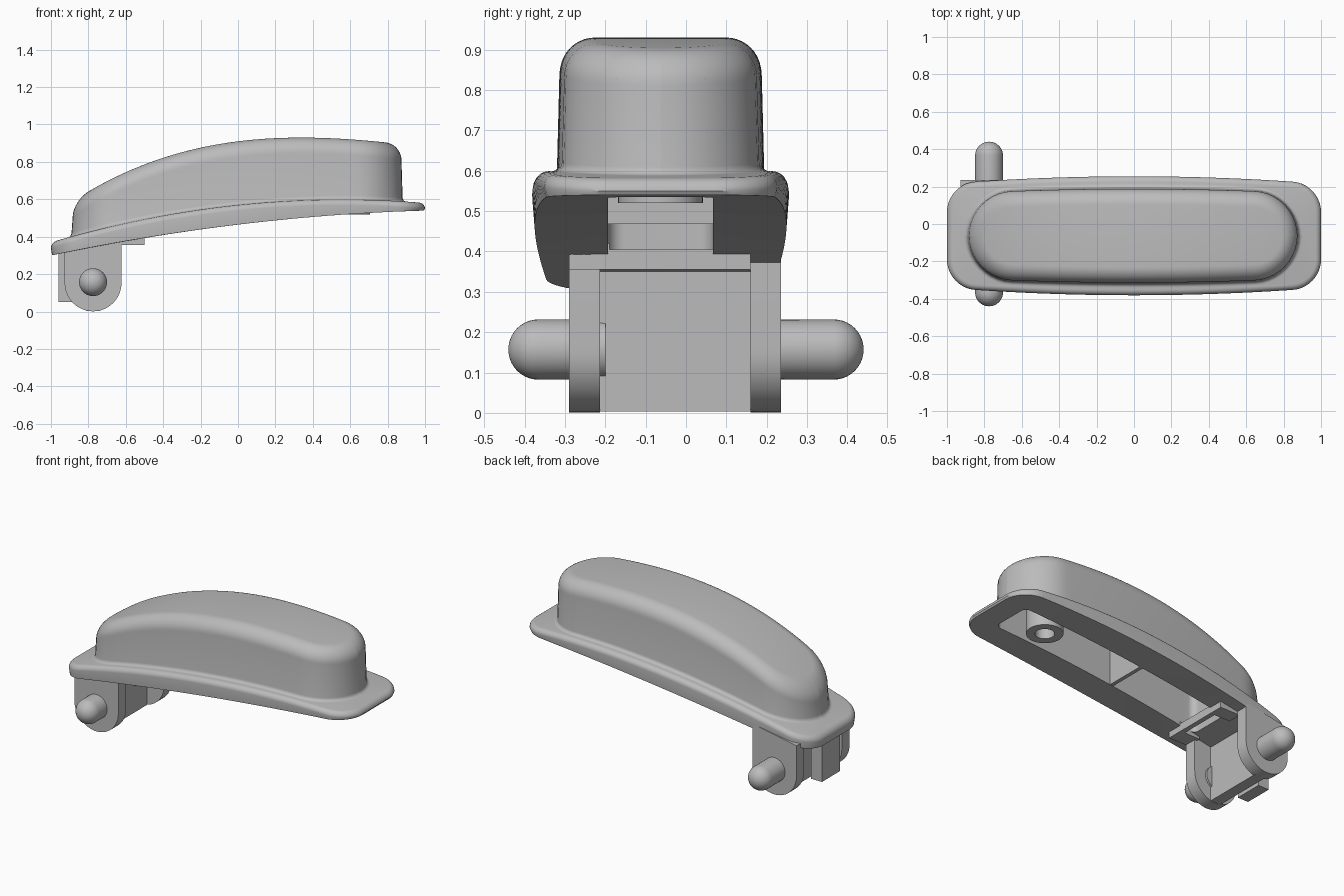
import bpy, bmesh
from math import sin, cos, pi

if "Cube" in bpy.data.objects:
    bpy.data.objects.remove(bpy.data.objects["Cube"], do_unlink=True)

mat = bpy.data.materials.new("plain grey")
mat.use_nodes = True
GREY = (0.5, 0.5, 0.5, 1)
mat.diffuse_color = GREY
mat.node_tree.nodes["Principled BSDF"].inputs["Base Color"].default_value = GREY

CY = -0.063           # centre line of the cover
PIN_X, PIN_Z = -0.775, 0.157


def finish(name, bm):
    bmesh.ops.recalc_face_normals(bm, faces=bm.faces)
    mesh = bpy.data.meshes.new(name)
    bm.to_mesh(mesh)
    bm.free()
    mesh.materials.append(mat)
    ob = bpy.data.objects.new(name, mesh)
    bpy.context.collection.objects.link(ob)
    bpy.ops.object.select_all(action="DESELECT")
    ob.select_set(True)
    bpy.context.view_layer.objects.active = ob
    bpy.ops.object.shade_smooth_by_angle(angle=pi / 5)
    return ob


def prism(name, profile, y0, y1):
    """Extrude an x-z profile along y."""
    bm = bmesh.new()
    face = bm.faces.new([bm.verts.new((x, y0, z)) for x, z in profile])
    out = bmesh.ops.extrude_face_region(bm, geom=[face])["geom"]
    verts = [v for v in out if isinstance(v, bmesh.types.BMVert)]
    bmesh.ops.translate(bm, verts=verts, vec=(0, y1 - y0, 0))
    return finish(name, bm)


def box(name, x0, x1, y0, y1, z0, z1):
    return prism(name, [(x0, z0), (x1, z0), (x1, z1), (x0, z1)], y0, y1)


def lathe(name, points, place, closed=False, steps=40):
    """Spin (radius, height) points; place maps the result into the model."""
    bm = bmesh.new()
    rings = [[bm.verts.new(place(r * cos(2 * pi * i / steps), r * sin(2 * pi * i / steps), h))
              for i in range(steps)] for r, h in points]
    pairs = list(zip(rings, rings[1:]))
    if closed:
        pairs.append((rings[-1], rings[0]))
    for a, b in pairs:
        for i in range(steps):
            j = (i + 1) % steps
            bm.faces.new((a[i], a[j], b[j], b[i]))
    if not closed:
        bm.faces.new(rings[0])
        bm.faces.new(rings[-1])
    return finish(name, bm)


# Height curves along the length
def under(x):
    return 0.465 + 0.12 * x - 0.045 * x * x


def rim_top(x):
    return 0.57 + 0.105 * x - 0.095 * x * x


def crown(x):
    return 0.91 + 0.125 * x - 0.215 * x * x + 0.06 * x ** 3


ARC, MID = 10, 36


def half_outline(x0, x1, hw, r, bow, inset):
    """One long side of a bowed rounded rectangle, as (x, half width)."""
    x0, x1, hw, r = x0 + inset, x1 - inset, hw - inset, r - inset
    pts = [(x0 + r - r * cos(pi / 2 * i / ARC), hw - r + r * sin(pi / 2 * i / ARC))
           for i in range(ARC + 1)]
    span = x1 - x0 - 2 * r
    pts += [(x0 + r + span * i / MID, hw) for i in range(1, MID)]
    pts += [(x1 - r + r * sin(pi / 2 * i / ARC), hw - r + r * cos(pi / 2 * i / ARC))
            for i in range(ARC + 1)]
    return [(x, w - bow * x * x) for x, w in pts]


FLANGE = (-1, 1, 0.318, 0.15, 0.04)
DOME = (-0.89, 0.88, 0.257, 0.235, 0.03)
OPENING = (-0.6, 0.85, 0.13, 0.04, 0)

# Cover: one skin from the cavity roof, round the rim and over the dome
layers = [(OPENING, 0, lambda x: crown(x) - 0.07), (OPENING, 0, under), (FLANGE, 0.006, under)]
EDGE, TOP, FILLET = 0.03, 0.085, 0.02
for i in range(6):
    a = pi / 2 * i / 5
    layers.append((FLANGE, EDGE * (1 - cos(a)), lambda x, a=a: rim_top(x) - EDGE * (1 - sin(a))))
for i in range(5):
    a = pi / 2 * i / 4
    layers.append((DOME, -FILLET * (1 - sin(a)), lambda x, a=a: rim_top(x) + FILLET * (1 - cos(a))))
for i in range(11):
    a = pi / 2 * i / 10
    layers.append((DOME, 0.006 + TOP * (1 - cos(a)), lambda x, a=a: crown(x) - TOP * (1 - sin(a))))

bm = bmesh.new()
rings = []
for shape, inset, height in layers:
    half = half_outline(*shape, inset)
    rings.append([[bm.verts.new((x, CY + s * w, height(x))) for x, w in half] for s in (1, -1)])
for lo, hi in zip(rings, rings[1:]):
    a, b = lo[0] + lo[1][::-1], hi[0] + hi[1][::-1]
    for i in range(len(a)):
        j = (i + 1) % len(a)
        bm.faces.new((a[i], a[j], b[j], b[i]))
for left, right in (rings[0], rings[-1]):
    for i in range(len(left) - 1):
        bm.faces.new((left[i], left[i + 1], right[i + 1], right[i]))
finish("cover", bm)

# Rib and screw boss inside the cavity
prism("cavity_rib", [(-0.012, under(0) + 0.003), (0.012, under(0) + 0.003),
                     (0.012, 0.85), (-0.012, 0.85)], CY - 0.132, CY + 0.132)
lathe("screw_boss", [(0.105, 0.52), (0.105, 0.87), (0.055, 0.87), (0.055, 0.52)],
      lambda u, v, h: (0.6 + u, CY + v, h), closed=True)

# Hinge ears, rounded at the bottom
R = 0.152
ear = [(PIN_X - R * cos(pi * i / 24), PIN_Z - 0.004 - R * sin(pi * i / 24)) for i in range(25)]
ear += [(PIN_X + R, under(PIN_X + R) + 0.03), (PIN_X - R, under(PIN_X - R) + 0.03)]
prism("hinge_ear_front", ear, -0.29, -0.213)
prism("hinge_ear_back", ear, 0.16, 0.235)
box("hinge_web", -0.81, -0.74, -0.22, 0.17, 0.004, 0.38)
box("stop_post", -0.96, -0.885, -0.15, 0.03, 0.05, 0.34)

# Hinge pins with domed ends
PR = 0.074
pin = [(PR, 0.2)] + [(PR * cos(pi / 2 * i / 10) + 0.0005, 0.44 - PR + PR * sin(pi / 2 * i / 10))
                     for i in range(11)]
for name, s in (("pin_front", -1), ("pin_back", 1)):
    lathe(name, pin, lambda u, v, h, s=s: (PIN_X + u, s * h, PIN_Z + v))

# Latch frame under the cover
box("latch_bar", -0.53, -0.5, -0.29, 0.16, 0.355, 0.405)
for name, y0, y1 in (("latch_side_front", -0.29, -0.19), ("latch_side_back", 0.07, 0.16)):
    box(name, -0.64, -0.5, y0, y1, 0.355, 0.42)
